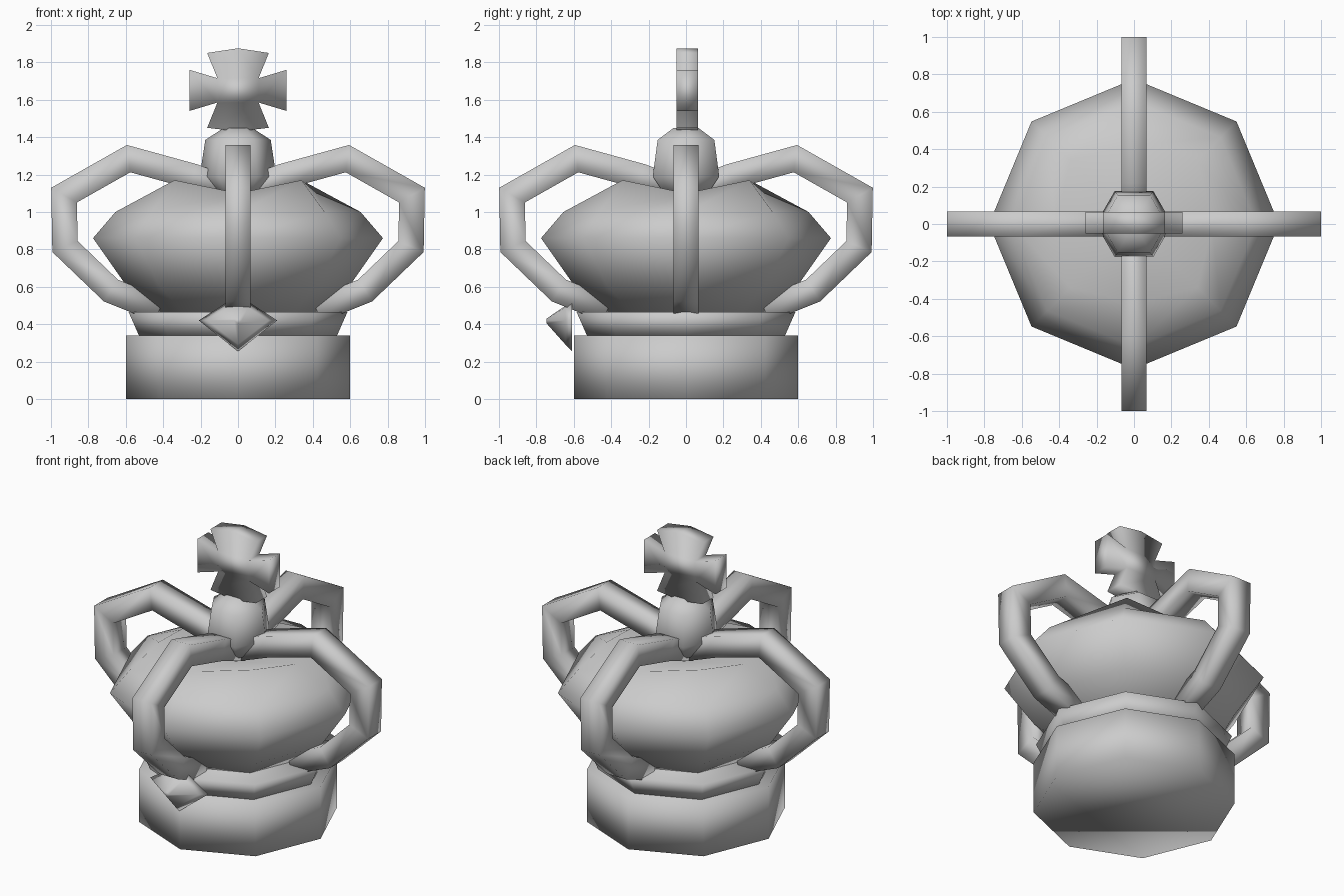
import bpy, bmesh
from math import sin, cos, pi
from mathutils import Vector

if "Cube" in bpy.data.objects:
    bpy.data.objects.remove(bpy.data.objects["Cube"])


def finish(name, bm):
    """Turn a bmesh into a smooth shaded object."""
    bmesh.ops.recalc_face_normals(bm, faces=bm.faces)
    me = bpy.data.meshes.new(name)
    bm.to_mesh(me)
    bm.free()
    for p in me.polygons:
        p.use_smooth = True
    ob = bpy.data.objects.new(name, me)
    bpy.context.collection.objects.link(ob)
    return ob


def skin(name, rings, caps=True):
    """Bridge equal rings of points; a one-point ring becomes an apex."""
    bm = bmesh.new()
    rows = [[bm.verts.new(p) for p in r] for r in rings]
    for a, b in zip(rows, rows[1:]):
        n = len(a)
        for i in range(n):
            j = (i + 1) % n
            if len(b) == 1:
                bm.faces.new((a[i], a[j], b[0]))
            else:
                bm.faces.new((a[i], a[j], b[j], b[i]))
    if caps:
        for r in (rows[0], rows[-1]):
            if len(r) > 2:
                bm.faces.new(r)
    return finish(name, bm)


def ring(n, r, z, r2=None, z2=None):
    """Level ring; every second corner may use another radius and height."""
    pts = []
    for i in range(n):
        rr = r2 if i % 2 and r2 is not None else r
        zz = z2 if i % 2 and z2 is not None else z
        pts.append((rr * cos(2 * pi * i / n), rr * sin(2 * pi * i / n), zz))
    return pts


# Base band and flared upper band
skin("base_band", [ring(8, 0.6, 0), ring(8, 0.6, 0.34)])
skin("upper_band", [ring(8, 0.53, 0.34), ring(8, 0.585, 0.465)])

# Puffed cushion, dipping under the arches and at the middle
skin("cushion", [
    ring(8, 0.40, 0.45), ring(8, 0.60, 0.61), ring(8, 0.775, 0.86),
    ring(8, 0.655, 1.0), ring(8, 0.42, 1.10, 0.48, 1.17), [(0, 0, 1.0)]])

# Four square-section arches
path = [(0, 1.10), (0.24, 1.19), (0.585, 1.285), (0.93, 1.09),
        (0.925, 0.815), (0.68, 0.58), (0.42, 0.475)]
h = 0.068
pts = [Vector(p) for p in path]
for k in range(4):
    ca, sa = cos(k * pi / 2), sin(k * pi / 2)
    rings = []
    for i, p in enumerate(pts):
        d1 = (pts[max(i, 1)] - pts[max(i, 1) - 1]).normalized()
        d2 = (pts[min(i + 1, len(pts) - 1)] - pts[min(i, len(pts) - 2)]).normalized()
        n1, n2 = Vector((-d1.y, d1.x)), Vector((-d2.y, d2.x))
        m = (n1 + n2).normalized()
        m *= h / m.dot(n1)
        sect = []
        for s, w in ((1, -h), (1, h), (-1, h), (-1, -h)):
            q = p + m * s
            sect.append((q.x * ca - w * sa, q.x * sa + w * ca, q.y))
        rings.append(sect)
    skin("arch_%d" % (k + 1), rings)

# Six-sided knob under the cross
skin("knob", [ring(6, 0.12, 1.08), ring(6, 0.205, 1.19),
              ring(6, 0.175, 1.385), ring(6, 0.075, 1.45)])

# Flared cross
half = [(0, 1.43), (0.165, 1.45), (0.11, 1.585), (0.26, 1.54),
        (0.26, 1.76), (0.11, 1.715), (0.165, 1.85), (0, 1.875)]
outline = half + [(-x, z) for x, z in half[-2:0:-1]]
skin("cross", [[(x, y, z) for x, z in outline] for y in (-0.05, 0.065)])

# Front gem with a sloped rim
gem = [(0, 0.52), (0.07, 0.51), (0.21, 0.42), (0, 0.255), (-0.21, 0.42), (-0.07, 0.51)]
rings = [[(x * s, y, 0.42 + (z - 0.42) * s) for x, z in gem]
         for s, y in ((1, -0.61), (0.78, -0.645), (0.1, -0.745))]
skin("front_gem", rings)
